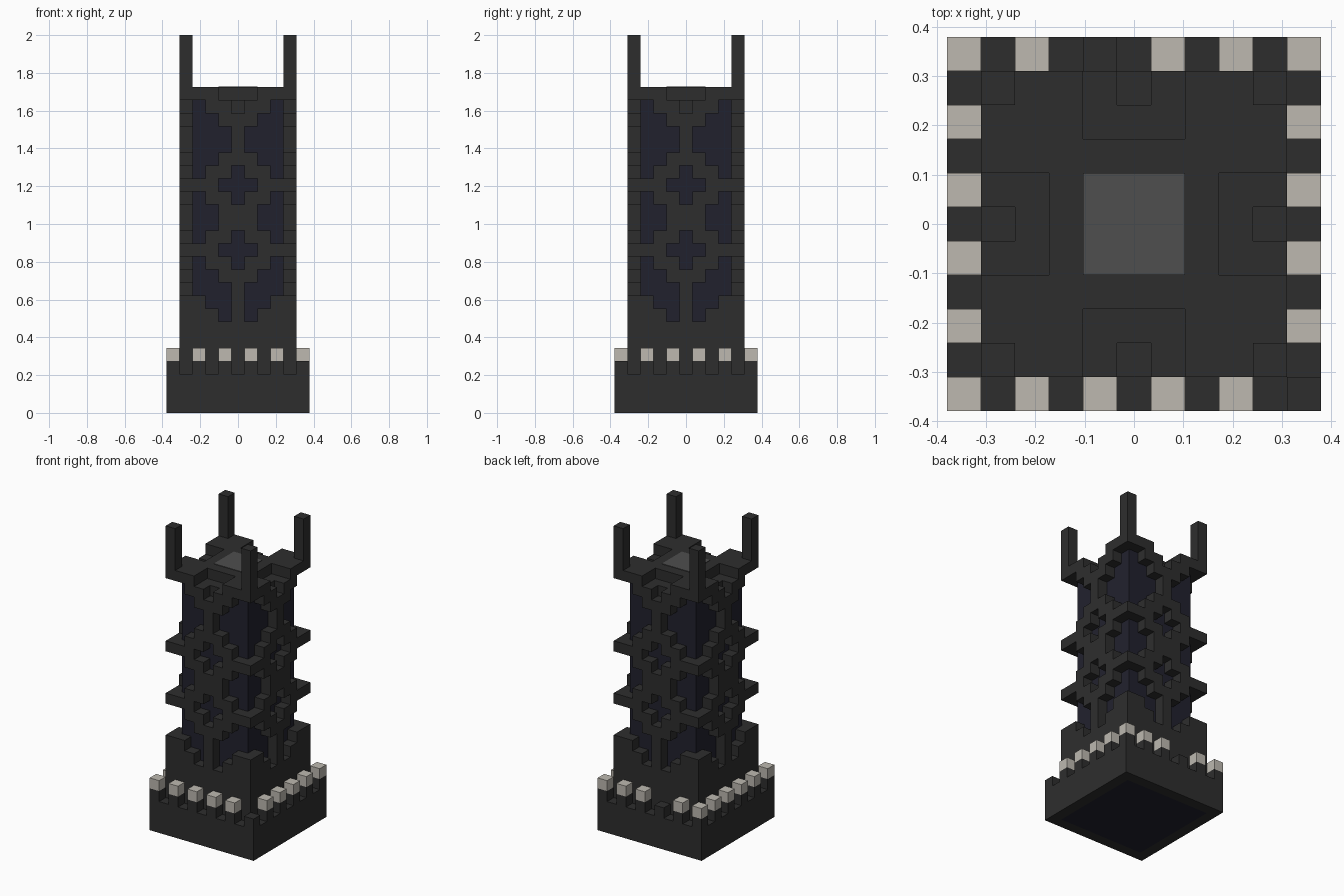
import bpy, bmesh
from mathutils import Vector

cube = bpy.data.objects.get("Cube")
if cube:
    bpy.data.objects.remove(cube, do_unlink=True)

U = 2 / 29  # size of one block


def make_material(name, rgb):
    mat = bpy.data.materials.new(name)
    mat.use_nodes = True
    mat.diffuse_color = (*rgb, 1)
    mat.node_tree.nodes["Principled BSDF"].inputs["Base Color"].default_value = (*rgb, 1)
    return mat


STONE = make_material("dark stone", (0.027, 0.027, 0.027))
NAVY = make_material("navy stone", (0.0152, 0.0152, 0.027))
PALE = make_material("pale stone", (0.51, 0.485, 0.435))
GREY = make_material("grey stone", (0.077, 0.077, 0.077))

AXES = [Vector(v) for v in ((1, 0, 0), (0, 1, 0), (0, 0, 1))]


def build_blocks(name, cells, mats, pick=lambda cell: 0):
    """Mesh the outer skin of a set of grid blocks; pick gives a block's material slot."""
    cells = set(cells)
    bm = bmesh.new()
    corners = {}

    def corner(p):
        key = tuple(round(v * 2) for v in p)
        if key not in corners:
            corners[key] = bm.verts.new(p * U)
        return corners[key]

    for cell in sorted(cells):
        centre = Vector(cell) + Vector((0, 0, 0.5))
        for a in range(3):
            for sign in (1, -1):
                n = AXES[a] * sign
                if tuple(int(v) for v in Vector(cell) + n) in cells:
                    continue
                s, t = AXES[(a + 1) % 3] / 2, AXES[(a + 2) % 3] / 2 * sign
                m = centre + n / 2
                face = bm.faces.new([corner(p) for p in (m - s - t, m + s - t, m + s + t, m - s + t)])
                face.material_index = pick(cell)
    mesh = bpy.data.meshes.new(name)
    bm.to_mesh(mesh)
    bm.free()
    for mat in mats:
        mesh.materials.append(mat)
    obj = bpy.data.objects.new(name, mesh)
    bpy.context.collection.objects.link(obj)
    return obj


def square(r, rows):
    """Solid stack of blocks reaching r blocks out from the middle."""
    span = range(-r, r + 1)
    return [(i, j, k) for i in span for j in span for k in rows]


def ring(r, rows):
    return [c for c in square(r, rows) if max(abs(c[0]), abs(c[1])) == r]


# Base with a navy underside
build_blocks("base", square(5, range(3)), [STONE, NAVY],
             lambda c: int(c[2] == 0 and max(abs(c[0]), abs(c[1])) < 5))

# Battlements, with two pale caps fallen off
posts = [c for c in ring(5, [3]) if c[0] % 2 and c[1] % 2]
build_blocks("battlement_posts", posts, [STONE])
build_blocks("battlement_caps",
             [(i, j, 4) for i, j, k in posts if (i, j) not in ((5, -5), (-1, 5))], [PALE])

# Plinth and navy core, whose top course is stone behind the notches
build_blocks("plinth", square(4, range(3, 7)), [STONE])
build_blocks("core", square(3, range(7, 24)), [NAVY, STONE],
             lambda c: int(c[2] == 23 and min(abs(c[0]), abs(c[1])) < 2))

# Lattice: open rows (first, last) by distance from the middle of each side
OPEN = {
    0: [(11, 13), (16, 18), (23, 23)],
    1: [(7, 9), (12, 12), (17, 17), (20, 21)],
    2: [(8, 10), (14, 15), (19, 22)],
    3: [(9, 11), (13, 16), (18, 23)],
    4: [(9, 11), (13, 16), (18, 23)],
}


def is_solid(cell):
    column = min(abs(cell[0]), abs(cell[1]))
    return not any(lo <= cell[2] <= hi for lo, hi in OPEN[column])


build_blocks("lattice", filter(is_solid, ring(4, range(7, 24))), [STONE])

# Roof slab with a notch in the middle of each side
build_blocks("roof", [c for c in square(4, [24])
                      if not (min(abs(c[0]), abs(c[1])) < 2 and max(abs(c[0]), abs(c[1])) > 2)],
             [STONE])

# Corner spikes
build_blocks("corner_spikes", [(i, j, k) for i in (-4, 4) for j in (-4, 4) for k in range(25, 29)],
             [STONE])

# Grey panel in the roof
panel = build_blocks("roof_panel", square(1, [0]), [GREY])
panel.scale.z = 0.05
panel.location.z = 25 * U
